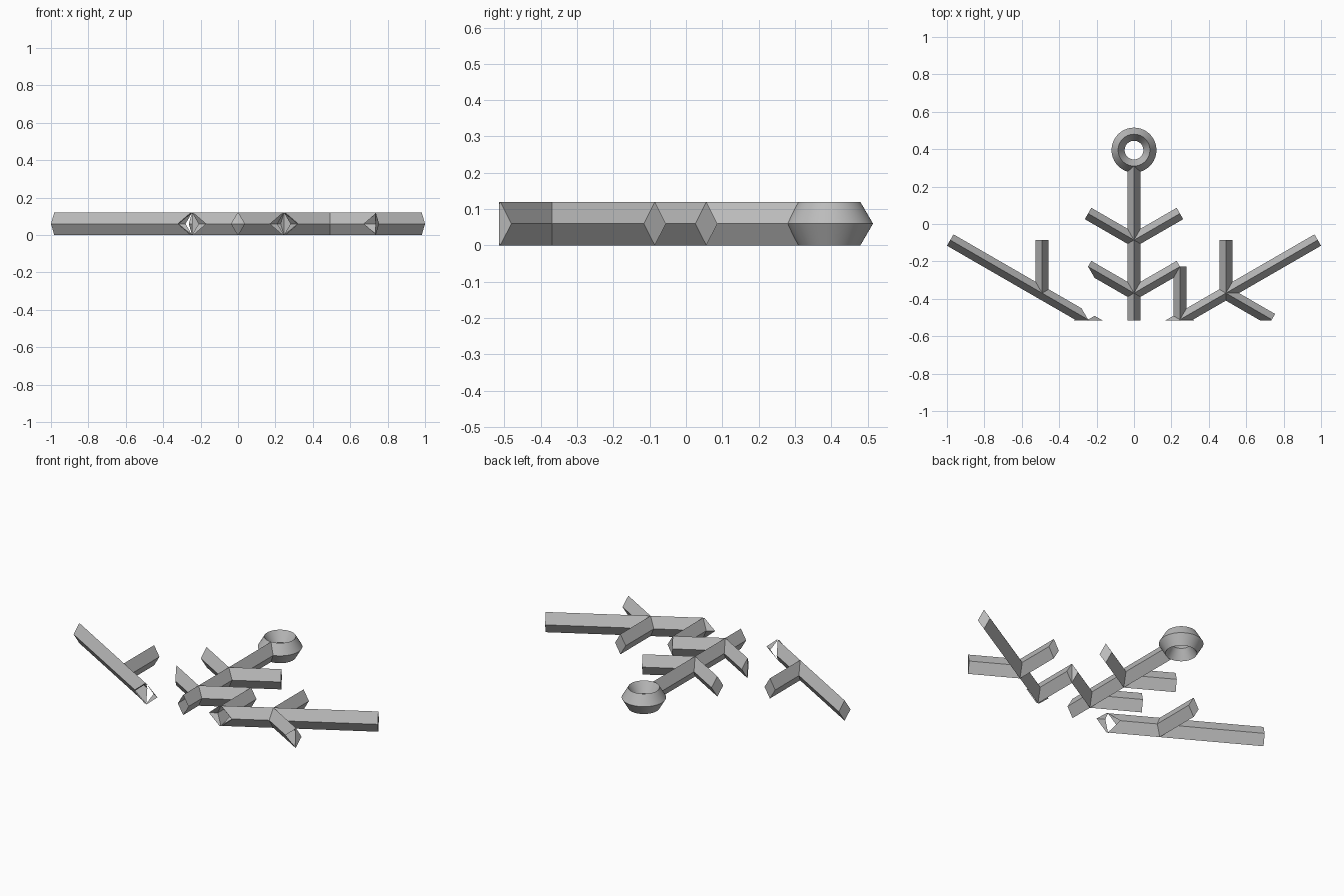
import bpy, bmesh
from math import radians, cos, sin
from mathutils import Matrix, Vector

if "Cube" in bpy.data.objects:
    bpy.data.objects.remove(bpy.data.objects["Cube"])

REACH = 1.1345            # hub to side arm tip
HALF_W, HALF_H = 0.035, 0.06
HUB = Vector((0, -0.653, HALF_H))
CUT_Y = -0.515
RING_Y, RING_R = 0.395, 0.085

grey = bpy.data.materials.new("plain grey")
grey.use_nodes = True
colour = (0.5, 0.5, 0.5, 1)
grey.diffuse_color = colour
grey.node_tree.nodes["Principled BSDF"].inputs["Base Color"].default_value = colour


def heading(deg):
    return Vector((cos(radians(deg)), sin(radians(deg)), 0))


def bar(name, start, deg, length):
    """Diamond-section bar lying flat, running from start along a heading."""
    bm = bmesh.new()
    bmesh.ops.create_cone(bm, cap_ends=True, segments=4, radius1=1, radius2=1, depth=1)
    along = heading(deg)
    across = heading(deg + 90)
    turn = Matrix((across, (0, 0, 1), along)).transposed().to_4x4()
    place = Matrix.Translation(start + along * length / 2)
    bm.transform(place @ turn @ Matrix.Diagonal((HALF_W, HALF_H, length, 1)))
    bmesh.ops.recalc_face_normals(bm, faces=bm.faces)
    mesh = bpy.data.meshes.new(name)
    bm.to_mesh(mesh)
    bm.free()
    mesh.materials.append(grey)
    obj = bpy.data.objects.new(name, mesh)
    bpy.context.collection.objects.link(obj)
    return obj


# Three arms from the hub, each with two pairs of side twigs
bars = []
for deg in (90, 30, 150):
    length = RING_Y - RING_R - HUB.y if deg == 90 else REACH
    bars.append(bar("arm", HUB, deg, length))
    for part in (0.25, 0.5):
        joint = HUB + heading(deg) * REACH * part
        for side in (-60, 60):
            bars.append(bar("twig", joint, deg + side, REACH / 4))

# Merge the bars into one skin
frame = bars[0]
frame.name = "snowflake_frame"
for twig in bars[1:]:
    mod = frame.modifiers.new("merge", 'BOOLEAN')
    mod.operation = 'UNION'
    mod.solver = 'EXACT'
    mod.object = twig
    twig.hide_render = True
bpy.context.view_layer.update()
merged = frame.evaluated_get(bpy.context.evaluated_depsgraph_get())
bm = bmesh.new()
bm.from_mesh(merged.to_mesh())
frame.modifiers.clear()
for twig in bars[1:]:
    bpy.data.objects.remove(twig)

# Slice off the front, leaving the hollow ends open
bmesh.ops.bisect_plane(bm, geom=bm.verts[:] + bm.edges[:] + bm.faces[:],
                       plane_co=(0, CUT_Y, 0), plane_no=(0, -1, 0), clear_outer=True)
bm.to_mesh(frame.data)
bm.free()

# Hanging ring with the same diamond section
bpy.ops.mesh.primitive_torus_add(location=(0, RING_Y, HALF_H), major_radius=RING_R,
                                 minor_radius=HALF_W, major_segments=64, minor_segments=4)
ring = bpy.context.object
ring.name = "hanging_ring"
ring.scale.z = HALF_H / HALF_W
bpy.ops.object.transform_apply(location=False, rotation=False, scale=True)
ring.data.materials.append(grey)
bpy.ops.object.shade_smooth_by_angle(angle=radians(30))
